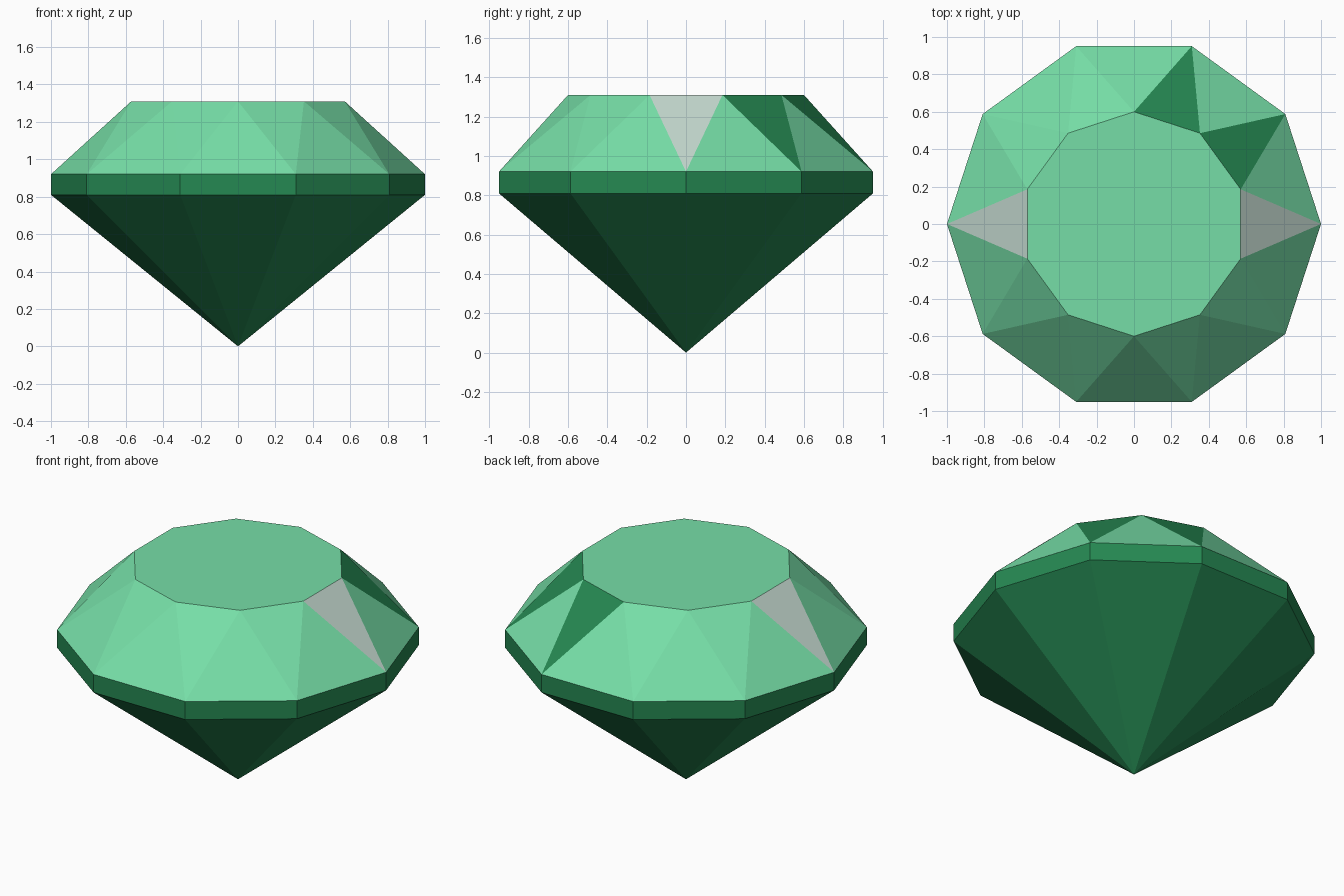
import bpy, bmesh, math

cube = bpy.data.objects.get("Cube")
if cube:
    bpy.data.objects.remove(cube, do_unlink=True)

SIDES = 10
STEP = math.tau / SIDES
TIP_Z, GIRDLE_LOW, GIRDLE_TOP, TABLE_Z = 0.0, 0.81, 0.92, 1.31
GIRDLE_R, TABLE_R = 1.0, 0.6


def make_material(name, rgb):
    mat = bpy.data.materials.new(name)
    mat.use_nodes = True
    mat.diffuse_color = (*rgb, 1)
    mat.node_tree.nodes["Principled BSDF"].inputs["Base Color"].default_value = (*rgb, 1)
    return mat


mint = make_material("mint_green", (0.181, 0.73, 0.386))
deep = make_material("deep_green", (0.0185, 0.246, 0.084))
pale = make_material("pale_grey", (0.552, 0.694, 0.624))
MINT, DEEP, PALE = range(3)

bm = bmesh.new()


def ring(radius, z, turn=0.0):
    return [bm.verts.new((radius * math.cos((i + turn) * STEP),
                          radius * math.sin((i + turn) * STEP), z))
            for i in range(SIDES)]


def facet(verts, colour):
    bm.faces.new(verts).material_index = colour


tip = bm.verts.new((0, 0, TIP_Z))
low = ring(GIRDLE_R, GIRDLE_LOW)
top = ring(GIRDLE_R, GIRDLE_TOP)
table = ring(TABLE_R, TABLE_Z, 0.5)   # turned half a step

# Crown facets that hang from the table edge and have their own colour
accents = {0: PALE, SIDES // 2: PALE, 1: DEEP, 2: DEEP}

for i in range(SIDES):
    j = (i + 1) % SIDES
    facet((tip, low[j], low[i]), DEEP)                                  # pavilion
    facet((low[i], low[j], top[j], top[i]), DEEP)                       # girdle
    facet((top[i], top[j], table[i]), MINT)                             # lower crown
    facet((top[i], table[i], table[i - 1]), accents.get(i, MINT))       # upper crown
facet(table, MINT)                                                      # flat table

bm.normal_update()
mesh = bpy.data.meshes.new("cut_gem")
bm.to_mesh(mesh)
bm.free()
for mat in (mint, deep, pale):
    mesh.materials.append(mat)
gem = bpy.data.objects.new("cut_gem", mesh)
bpy.context.collection.objects.link(gem)
